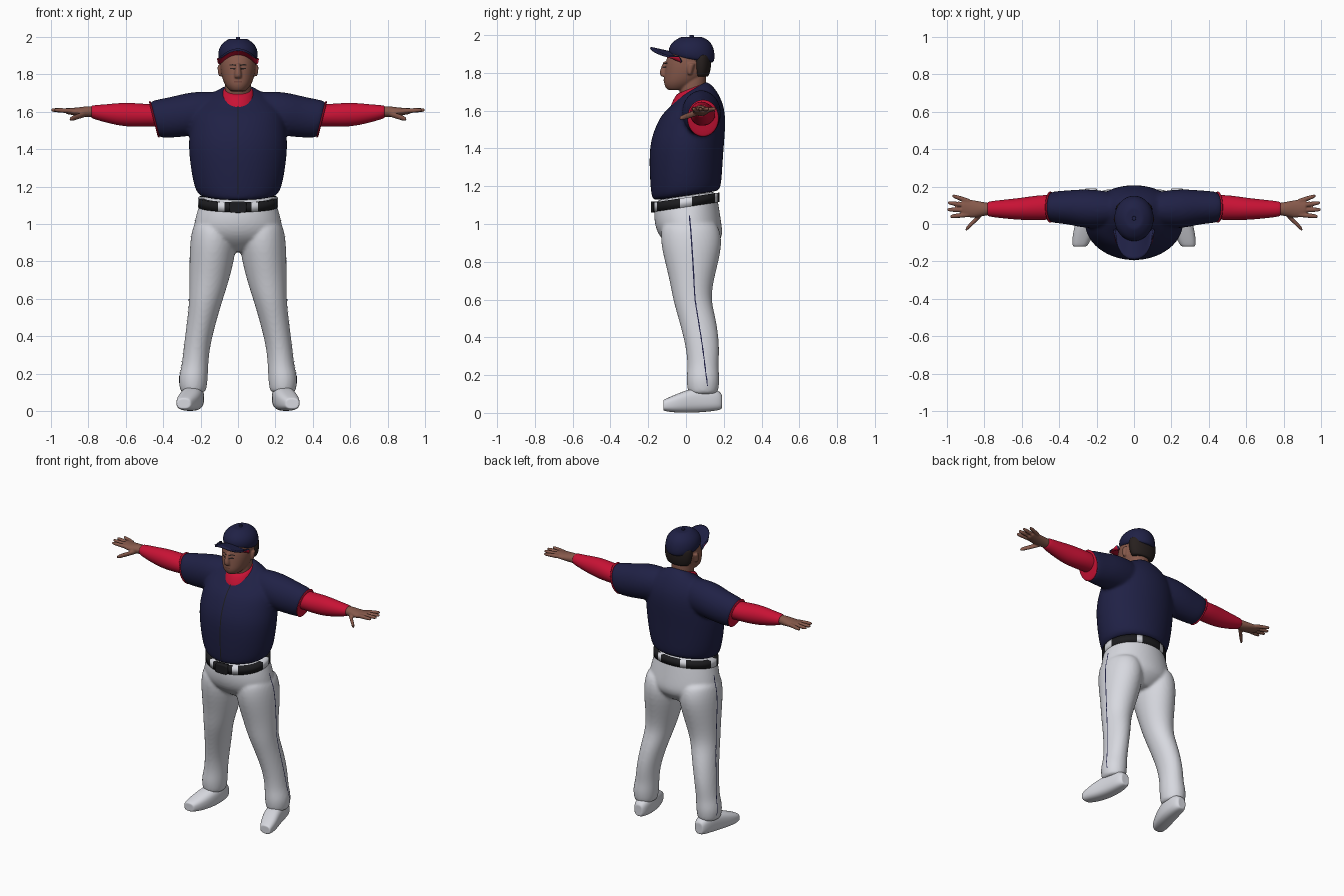
import bpy, bmesh, math
from mathutils import Vector

cube = bpy.data.objects.get("Cube")
if cube:
    bpy.data.objects.remove(cube)


def material(name, *rgb):
    made = bpy.data.materials.new(name)
    made.use_nodes = True
    made.diffuse_color = (*rgb, 1)
    made.node_tree.nodes["Principled BSDF"].inputs["Base Color"].default_value = (*rgb, 1)
    return made


NAVY = material("navy cloth", .014, .015, .06)
RED = material("red cloth", .58, .006, .035)
WHITE = material("white cloth", .68, .69, .74)
SKIN = material("skin", .24, .1, .07)
LIP = material("lip", .17, .06, .045)
BLACK = material("black leather", .012, .012, .014)
HAIR = material("dark hair", .02, .014, .013)
SIDES = {"left": 1, "right": -1}


def loft(bm, axis, rings, side=1, sides=24, power=1):
    """Closed skin over oval rings (position, centre a, centre b, radius a, radius b, tilt)."""
    def inset(ring):
        t, a, b, ra, rb, *tilt = ring
        return (t, a, b, ra * .8, rb * .8, *tilt)

    loops = []
    for t, a, b, ra, rb, *tilt in [inset(rings[0]), *rings, inset(rings[-1])]:
        loop = []
        for i in range(sides):
            turn = math.tau * i / sides
            c, s = (math.copysign(abs(f) ** power, f) for f in (math.cos(turn), math.sin(turn)))
            u, v = a + ra * c, b + rb * s
            h = t + sum(tilt) * rb * s
            x, y, z = {"x": (h, u, v), "y": (u, h, v), "z": (u, v, h)}[axis]
            loop.append(bm.verts.new((side * x, y, z)))
        loops.append(loop)
    for low, high in zip(loops, loops[1:]):
        for i in range(sides):
            bm.faces.new((low[i - 1], low[i], high[i], high[i - 1]))
    bm.faces.new(loops[0])
    bm.faces.new(loops[-1])
    bmesh.ops.recalc_face_normals(bm, faces=bm.faces)


def central(rings):
    """Rings on the middle plane, given as (height, centre y, radius x, radius y, tilt)."""
    return [(z, 0, *rest) for z, *rest in rings]


def finish(bm, name, *materials, levels=2, voxel=0, relax=0):
    mesh = bpy.data.meshes.new(name)
    bm.to_mesh(mesh)
    bm.free()
    mesh.shade_smooth()
    for each in materials:
        mesh.materials.append(each)
    part = bpy.data.objects.new(name, mesh)
    bpy.context.collection.objects.link(part)
    if levels:
        subdivide = part.modifiers.new("subdivide", "SUBSURF")
        subdivide.levels = subdivide.render_levels = levels
    if voxel:
        merge = part.modifiers.new("merge", "REMESH")
        merge.mode, merge.voxel_size, merge.use_smooth_shade = "VOXEL", voxel, True
    if relax:
        smooth = part.modifiers.new("relax", "SMOOTH")
        smooth.factor, smooth.iterations = .5, relax
    return part


def simple(name, mat, axis, rings, side=1, power=1, levels=2):
    bm = bmesh.new()
    loft(bm, axis, rings, side, power=power)
    return finish(bm, name, mat, levels=levels)


def strip(name, points, across, target, mat, steps=12):
    """Thin ribbon laid on the surface of another part."""
    bm = bmesh.new()
    half = Vector(across) / 2
    path = [Vector(a).lerp(Vector(b), i / steps)
            for a, b in zip(points, points[1:]) for i in range(steps + 1)]
    pairs = [(bm.verts.new(p - half), bm.verts.new(p + half)) for p in path]
    for (a, b), (c, d) in zip(pairs, pairs[1:]):
        bm.faces.new((a, b, d, c))
    bmesh.ops.remove_doubles(bm, verts=bm.verts, dist=.0001)
    part = finish(bm, name, mat, levels=0)
    lay = part.modifiers.new("lay on", "SHRINKWRAP")
    lay.target, lay.wrap_mode, lay.offset = target, "ABOVE_SURFACE", .003


# Jersey: torso and short sleeves merged
torso = [(1.15, 0, .21, .18, .15), (1.2, 0, .24, .19, .1), (1.4, 0, .27, .2), (1.5, .02, .26, .19),
         (1.6, .04, .25, .17, .1), (1.67, .04, .18, .12, .4), (1.71, .03, .09, .08, .6)]
sleeve = [(.1, .08, 1.6, .09, .11), (.25, .08, 1.59, .11, .12), (.35, .09, 1.57, .09, .11),
          (.45, .09, 1.56, .085, .1, .25)]
bm = bmesh.new()
loft(bm, "z", central(torso))
for side in SIDES.values():
    loft(bm, "x", sleeve, side)
jersey = finish(bm, "jersey", NAVY, voxel=.011, relax=3)
strip("jersey_placket", [(0, -.22, 1.15), (0, -.22, 1.4), (0, -.1, 1.65)], (.007, 0, 0), jersey, BLACK)

# Trousers: hips and legs merged
hips = [(1.15, 0, .19, .16, .15), (1.1, 0, .21, .17, .15), (1, .01, .24, .18),
        (.92, .03, .24, .17), (.85, .04, .1, .08)]
leg = [(1, .13, .02, .11, .15), (.9, .13, .03, .13, .17), (.72, .15, .03, .11, .12),
       (.6, .17, .03, .09, .1), (.5, .19, .06, .08, .1), (.35, .22, .09, .07, .09),
       (.24, .23, .09, .07, .08), (.18, .24, .09, .08, .09), (.1, .24, .09, .07, .08)]
bm = bmesh.new()
loft(bm, "z", central(hips))
for side in SIDES.values():
    loft(bm, "z", leg, side)
trousers = finish(bm, "trousers", WHITE, voxel=.01, relax=3)

# Belt with pale loops set by angle, and its buckle
bm = bmesh.new()
loft(bm, "z", central([(z, 0, .213, .178, .15) for z in (1.09, 1.14)]), sides=72)
for face in bm.faces:
    spot = face.calc_center_median()
    turn = math.atan2(spot.x, -spot.y)
    face.material_index = int(math.cos(6 * turn) < -.75)
finish(bm, "belt", BLACK, WHITE, levels=0)
simple("belt_buckle", BLACK, "y", [(y, 0, 1.09, .045, .03) for y in (-.185, -.15)], power=.3, levels=0)

# Limbs, built once for each side
shoe = [(.19, .23, .06, .03, .04), (.16, .23, .07, .05, .06), (.05, .24, .07, .06, .07),
        (-.05, .27, .05, .06, .05), (-.12, .29, .04, .04, .03)]
undersleeve = [(.36, .09, 1.58, .06, .06), (.48, .09, 1.58, .07, .06), (.6, .08, 1.585, .06, .067),
               (.7, .08, 1.59, .05, .05), (.785, .08, 1.6, .04, .035)]
palm = [(.76, .08, 1.6, .03, .03), (.82, .08, 1.6, .04, .03), (.87, .08, 1.6, .05, .02),
        (.92, .09, 1.605, .045, .017)]
# Each finger runs from base to tip with a radius; the last one is the thumb
fingers = [((.88, .05 + .024 * i, 1.604), (1 - .01 * (i - 1.3) ** 2, .04 + .037 * i, 1.61), .013)
           for i in range(4)]
fingers.append(((.81, .06, 1.59), (.9, -.03, 1.56), .016))

for label, side in SIDES.items():
    simple(label + "_shoe", WHITE, "y", shoe, side, power=.75)
    strip(label + "_leg_piping", [(side * .25, .02, 1.05), (side * .28, .05, .6), (side * .34, .12, .14)],
          (0, .007, 0), trousers, NAVY, steps=30)
    simple(label + "_undersleeve", RED, "x", undersleeve, side)
    x, y, z, ry, rz, tilt = sleeve[-1]
    simple(label + "_sleeve_trim", RED, "x",
           [(x + shift, y, z, ry, rz, tilt) for shift in (-.008, .003)], side, levels=1)
    bm = bmesh.new()
    loft(bm, "x", palm, side)
    for base, tip, radius in fingers:
        rings = []
        for t in (0, .4, .8, .95, 1):
            r = radius * math.sqrt(1 - .8 * t ** 8)
            rings.append((*Vector(base).lerp(Vector(tip), t), r, r))
        loft(bm, "x", rings, side, sides=12)
    finish(bm, label + "_hand", SKIN, voxel=.005, relax=1)

# Head, neck, nose and ears merged
skull = [(1.71, -.05, .04, .05), (1.74, -.03, .07, .09), (1.79, 0, .09, .115), (1.87, .01, .1, .12),
         (1.95, .01, .07, .08)]
neck = [(1.64, .03, .07, .07), (1.8, .04, .07, .07)]
nose = [(1.78, -.11, .02, .02), (1.8, -.12, .02, .025), (1.86, -.1, .01, .02)]
ear = [(1.79, .09, .02, .015, .01), (1.82, .09, .02, .02, .02), (1.85, .09, .03, .02, .02)]
bm = bmesh.new()
for rings in (skull, neck, nose):
    loft(bm, "z", central(rings), power=.95)
for side in SIDES.values():
    loft(bm, "z", ear, side, sides=12)
head = finish(bm, "head", SKIN, voxel=.005, relax=2)
strip("mouth", [(-.026, -.13, 1.76), (.026, -.13, 1.76)], (0, 0, .009), head, LIP)
for label, side in SIDES.items():
    for feature, z, reach in (("_eye", 1.833, .05), ("_eyebrow", 1.855, .06)):
        strip(label + feature, [(side * .024, -.13, z), (side * reach, -.12, z)],
              (0, 0, .008), head, HAIR)
simple("hair", HAIR, "z", central([(1.78, .08, .08, .04), (1.83, .08, .1, .055), (1.9, .08, .1, .055)]))
simple("undershirt_collar", RED, "z", central([(1.65, .01, .1, .1, .4), (1.72, .03, .08, .085, .4)]))

# Cap crown, button and brim
crown = [(1.87, .03, .1, .12, -.15), (1.91, .03, .11, .125, -.1), (1.96, .03, .095, .11),
         (1.99, .03, .05, .06)]
simple("cap_crown", NAVY, "z", central(crown))
simple("cap_button", NAVY, "z", central([(z, .03, .012, .012) for z in (1.98, 2)]))
bm = bmesh.new()
columns, rows = 24, 8
grid = []
for i in range(columns + 1):
    u = 2 * i / columns - 1
    back = .02 - .09 * math.sqrt(1 - .8 * u * u)
    front = -.035 - .152 * math.sqrt(1 - abs(u) ** 2.6)
    grid.append([bm.verts.new((.1 * u, back + (front - back) * j / rows,
                               1.912 + .026 * j / rows - .05 * u * u)) for j in range(rows + 1)])
for a, b in zip(grid, grid[1:]):
    for j in range(rows):
        bm.faces.new((a[j], b[j], b[j + 1], a[j + 1]))
bm.normal_update()
if sum(face.normal.z for face in bm.faces) < 0:
    bmesh.ops.reverse_faces(bm, faces=bm.faces)
brim = finish(bm, "cap_brim", NAVY, RED, levels=0)
thick = brim.modifiers.new("thickness", "SOLIDIFY")
thick.thickness, thick.offset, thick.material_offset = .012, -1, 1
